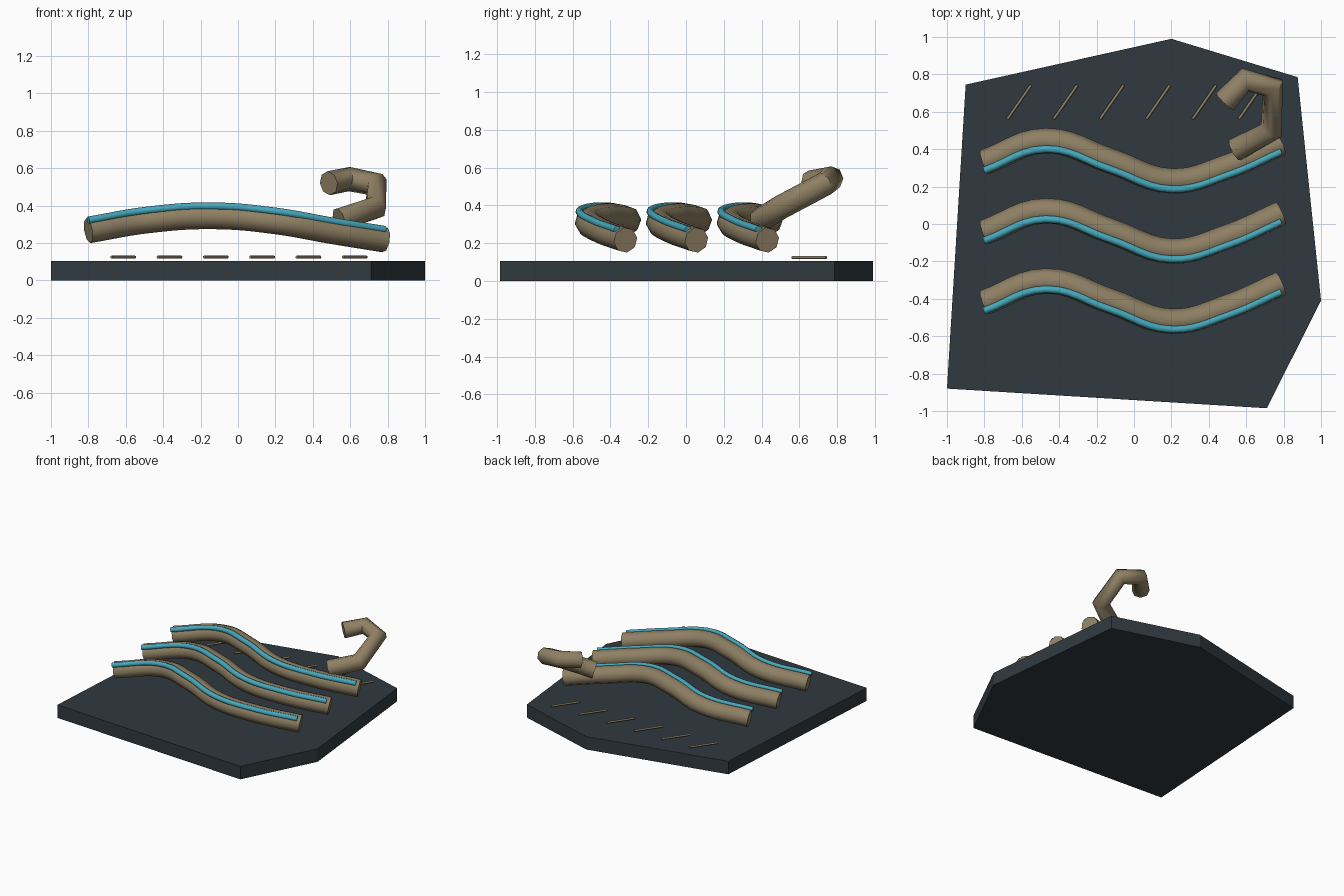
import bpy, bmesh

if "Cube" in bpy.data.objects:
    bpy.data.objects.remove(bpy.data.objects["Cube"])


def material(name, rgb):
    m = bpy.data.materials.new(name)
    lin = [((c / 255 + 0.055) / 1.055) ** 2.4 for c in rgb]
    m.diffuse_color = (*lin, 1)
    m.use_nodes = True
    m.node_tree.nodes["Principled BSDF"].inputs["Base Color"].default_value = m.diffuse_color
    return m


slate = material("dark slate", (49, 58, 64))
bark = material("bark brown", (143, 128, 100))
teal = material("teal", (70, 168, 188))


def tube(name, points, radius, mat, smooth_path=False, sides_res=2):
    """Sweep a round section along a path and turn it into a capped mesh."""
    cu = bpy.data.curves.new(name, 'CURVE')
    cu.dimensions = '3D'
    cu.bevel_depth = radius
    cu.bevel_resolution = sides_res
    cu.use_fill_caps = True
    cu.resolution_u = 6
    if smooth_path:
        sp = cu.splines.new('BEZIER')
        sp.bezier_points.add(len(points) - 1)
        for bp, p in zip(sp.bezier_points, points):
            bp.co = p
            bp.handle_left_type = bp.handle_right_type = 'AUTO'
    else:
        sp = cu.splines.new('POLY')
        sp.points.add(len(points) - 1)
        for pt, p in zip(sp.points, points):
            pt.co = (*p, 1)
    cu.materials.append(mat)
    ob = bpy.data.objects.new(name, cu)
    bpy.context.collection.objects.link(ob)
    bpy.ops.object.select_all(action='DESELECT')
    ob.select_set(True)
    bpy.context.view_layer.objects.active = ob
    bpy.ops.object.convert(target='MESH')
    bpy.ops.object.shade_smooth_by_angle(angle=0.9)
    return bpy.context.object


# Irregular six-sided base slab
outline = [(-1, -0.88), (0.71, -0.985), (1, -0.41),
           (0.875, 0.785), (0.2, 0.99), (-0.9, 0.745)]
bm = bmesh.new()
face = bm.faces.new([bm.verts.new((x, y, 0)) for x, y in outline])
top = bmesh.ops.extrude_face_region(bm, geom=[face])
bmesh.ops.translate(bm, vec=(0, 0, 0.105),
                    verts=[v for v in top["geom"] if isinstance(v, bmesh.types.BMVert)])
bmesh.ops.recalc_face_normals(bm, faces=bm.faces)
mesh = bpy.data.meshes.new("base_slab")
bm.to_mesh(mesh)
bm.free()
mesh.materials.append(slate)
bpy.context.collection.objects.link(bpy.data.objects.new("base_slab", mesh))

# Three wavy logs, each with a thin teal strand along its upper front side
wave = [(-0.80, 0.33, 0.267), (-0.47, 0.445, 0.322), (-0.13, 0.338, 0.342),
        (0.2, 0.23, 0.315), (0.5, 0.305, 0.263), (0.785, 0.43, 0.217)]
for i in range(3):
    dy = -0.375 * i
    tube(f"wavy_log_{i + 1}", [(x, y + dy, z) for x, y, z in wave],
         0.068, bark, True)
    tube(f"teal_strand_{i + 1}",
         [(x, y + dy - 0.044, z + 0.055) for x, y, z in wave],
         0.02, teal, True)

# Bent hook in the back right corner
tube("bent_hook", [(0.485, 0.655, 0.52), (0.595, 0.77, 0.542), (0.742, 0.73, 0.512),
                   (0.735, 0.50, 0.39), (0.54, 0.395, 0.325)], 0.065, bark)

# Row of slanted thin rods
for i in range(6):
    x = -0.676 + 0.2475 * i
    tube(f"slanted_rod_{i + 1}", [(x, 0.562, 0.125), (x + 0.125, 0.742, 0.125)],
         0.008, bark)
